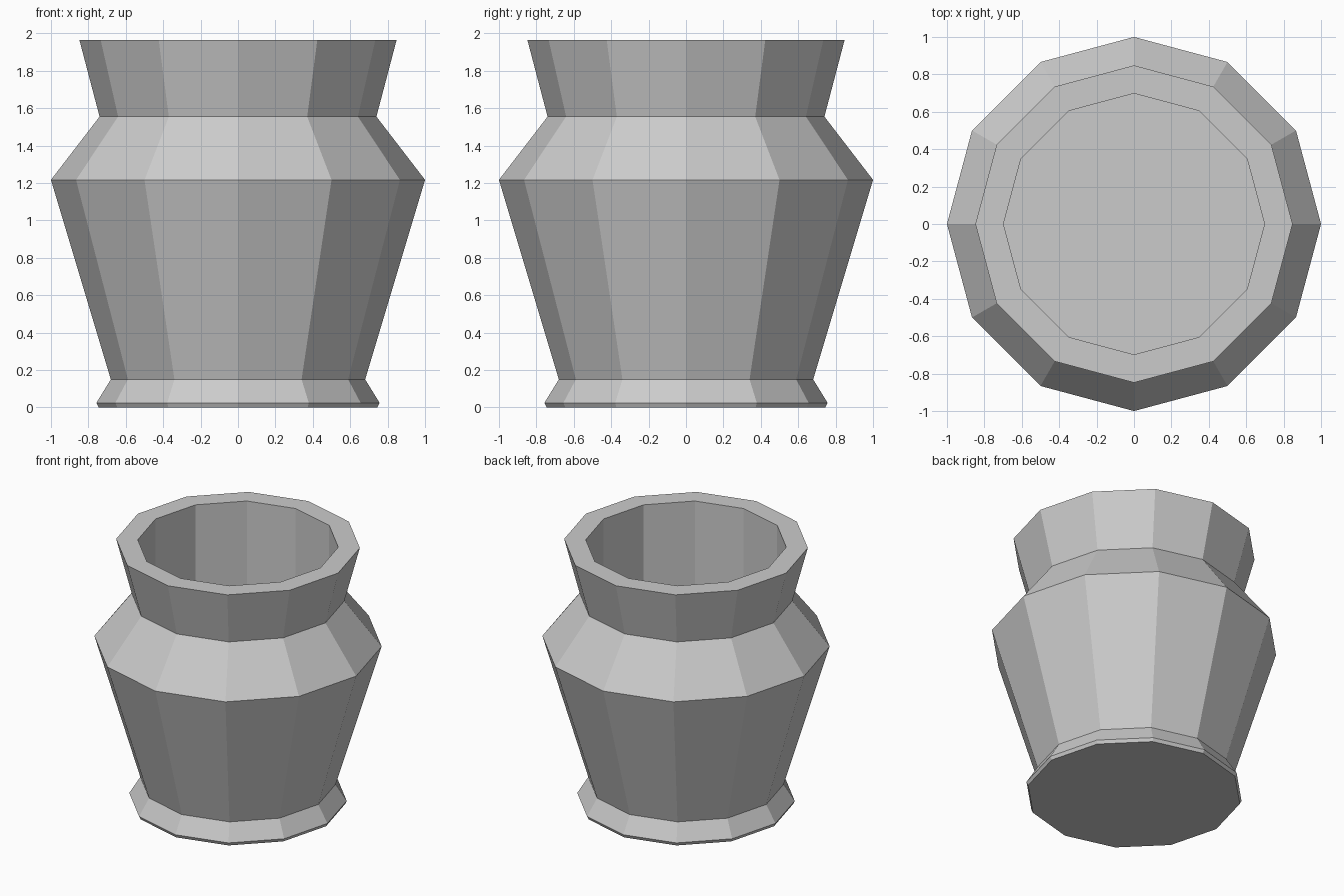
import bpy
import bmesh
from math import cos, sin, tau

default = bpy.data.objects.get("Cube")
if default:
    bpy.data.objects.remove(default, do_unlink=True)

SIDES = 12

# Plain grey clay
clay = bpy.data.materials.new("grey_clay")
clay.use_nodes = True
colour = (0.6, 0.6, 0.6, 1.0)
clay.diffuse_color = colour
bsdf = next(n for n in clay.node_tree.nodes if n.type == 'BSDF_PRINCIPLED')
bsdf.inputs["Base Color"].default_value = colour

# Radius and height, from the underside up the outside and down the inside
profile = [
    (0.745, 0.0),    # underside
    (0.757, 0.025),  # foot edge
    (0.68, 0.15),    # foot neck
    (1.0, 1.217),    # shoulder
    (0.74, 1.555),   # neck
    (0.848, 1.965),  # outer lip
    (0.698, 1.965),  # inner lip
    (0.698, 0.4),    # inside floor
]


def lathe(name, points, material):
    """Faceted closed vessel turned around the z axis."""
    bm = bmesh.new()
    rings = [[bm.verts.new((r * cos(tau * i / SIDES), r * sin(tau * i / SIDES), z))
              for i in range(SIDES)] for r, z in points]
    for low, high in zip(rings, rings[1:]):
        for i in range(SIDES):
            j = (i + 1) % SIDES
            bm.faces.new((low[i], low[j], high[j], high[i]))
    bm.faces.new(rings[0][::-1])
    bm.faces.new(rings[-1])
    bmesh.ops.recalc_face_normals(bm, faces=bm.faces)
    mesh = bpy.data.meshes.new(name)
    bm.to_mesh(mesh)
    bm.free()
    mesh.materials.append(material)
    obj = bpy.data.objects.new(name, mesh)
    bpy.context.collection.objects.link(obj)
    return obj


lathe("pot", profile, clay)
